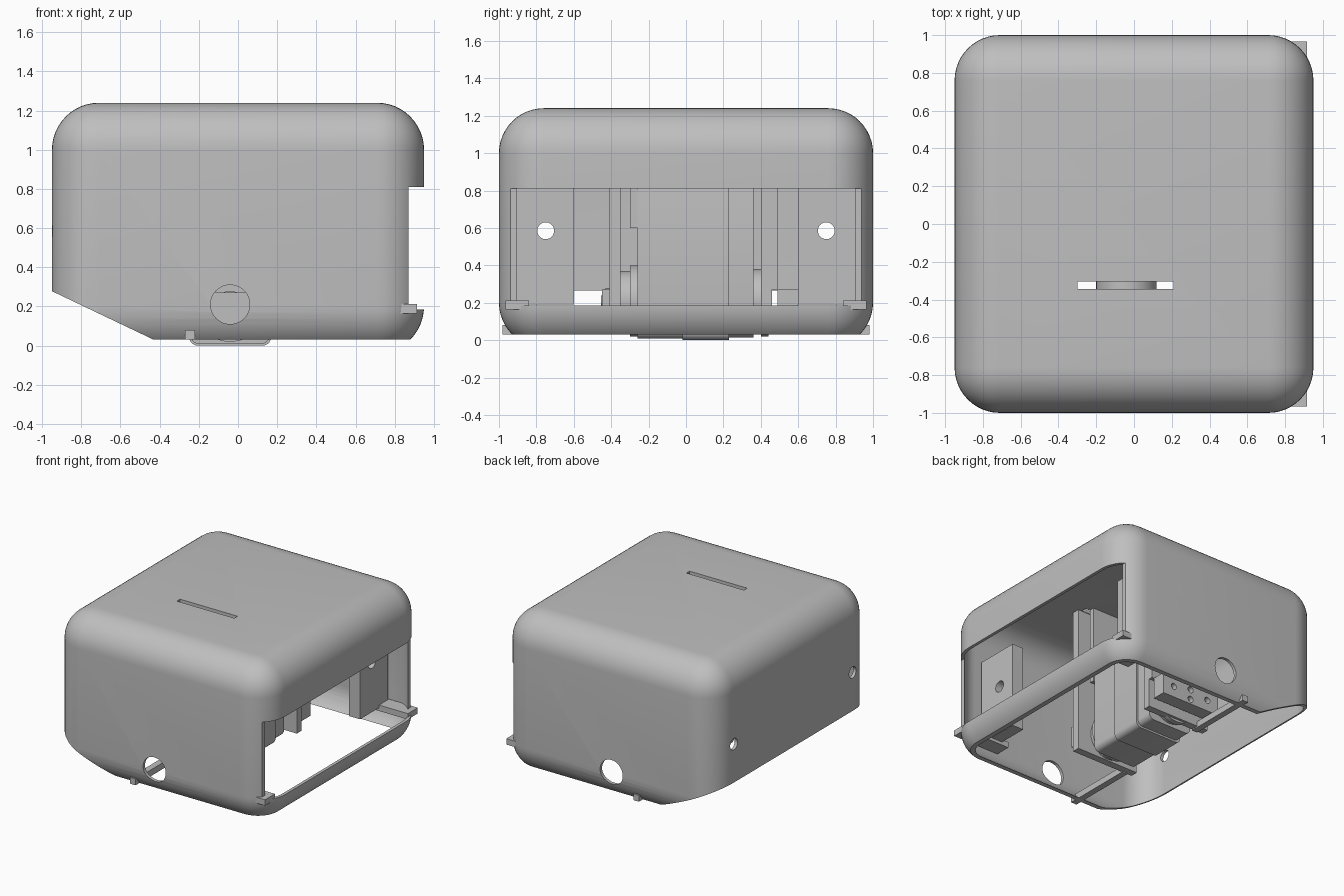
import bpy, bmesh, math
from mathutils import Matrix, Vector

if "Cube" in bpy.data.objects:
    bpy.data.objects.remove(bpy.data.objects["Cube"], do_unlink=True)

grey = bpy.data.materials.new("plain grey")
grey.use_nodes = True
GREY = (0.52, 0.52, 0.52, 1)
grey.diffuse_color = GREY
grey.node_tree.nodes["Principled BSDF"].inputs["Base Color"].default_value = GREY


def finish(bm, name):
    bmesh.ops.recalc_face_normals(bm, faces=bm.faces)
    me = bpy.data.meshes.new(name)
    bm.to_mesh(me)
    bm.free()
    me.materials.append(grey)
    ob = bpy.data.objects.new(name, me)
    bpy.context.collection.objects.link(ob)
    return ob


def box(name, xs, ys, zs, radius=0, segments=12, axis=None):
    """Box from ranges; bevels all edges, or only those along one axis."""
    bm = bmesh.new()
    bmesh.ops.create_cube(bm, size=1)
    for v in bm.verts:
        for i, (lo, hi) in enumerate((xs, ys, zs)):
            v.co[i] = lo if v.co[i] < 0 else hi
    if radius:
        edges = [e for e in bm.edges if axis is None or
                 abs((e.verts[0].co - e.verts[1].co).normalized()[axis]) > 0.9]
        bmesh.ops.bevel(bm, geom=edges, offset=radius, segments=segments,
                        profile=0.5, affect='EDGES', clamp_overlap=True)
    return finish(bm, name)


def rod(name, axis, centre, lo, hi, r, sides=48):
    """Cylinder along x or y; centre holds the other horizontal value and z."""
    bm = bmesh.new()
    bmesh.ops.create_cone(bm, cap_ends=True, segments=sides, radius1=r, radius2=r, depth=hi - lo)
    turn = Matrix.Rotation(math.pi / 2, 4, 'Y' if axis == 0 else 'X')
    mid = (lo + hi) / 2
    place = (mid, centre[0], centre[1]) if axis == 0 else (centre[0], mid, centre[1])
    bmesh.ops.transform(bm, matrix=Matrix.Translation(place) @ turn, verts=bm.verts)
    return finish(bm, name)


def prism(name, profile, lo, hi):
    """Side profile in x and z, extruded along y."""
    bm = bmesh.new()
    face = bm.faces.new([bm.verts.new((x, lo, z)) for x, z in profile])
    out = bmesh.ops.extrude_face_region(bm, geom=[face])
    bmesh.ops.translate(bm, vec=Vector((0, hi - lo, 0)),
                        verts=[g for g in out["geom"] if isinstance(g, bmesh.types.BMVert)])
    return finish(bm, name)


def select_only(ob):
    bpy.ops.object.select_all(action='DESELECT')
    ob.select_set(True)
    bpy.context.view_layer.objects.active = ob


def cut(ob, cutters):
    select_only(ob)
    for c in cutters:
        m = ob.modifiers.new("cut", 'BOOLEAN')
        m.operation, m.solver, m.object = 'DIFFERENCE', 'EXACT', c
        bpy.ops.object.modifier_apply(modifier=m.name)


# Cutters
AX, AZ, WALL = -0.04, 0.21, 0.025
inside = box("cut_inside", (-0.95 + WALL, 0.95 - WALL), (-1 + WALL, 1 - WALL),
             (-0.04 + WALL, 1.24 - WALL), 0.24 - WALL)
underside = prism("cut_underside",
                  [(-1.2, 0.397), (-0.43, 0.03), (1.2, 0.03), (1.2, -0.3), (-1.2, -0.3)], -1.2, 1.2)
opening = box("cut_opening", (0.87, 1.2), (-1.2, 1.2), (0.185, 0.81))
slot = box("cut_slot", (-0.3, 0.21), (-0.345, -0.305), (1.1, 1.4))
axle_hole = rod("cut_axle", 1, (AX, AZ), -1.2, 1.2, 0.1)
screw_holes = [rod("cut_screw", 0, (y, 0.585), -1.2, 0.8, 0.045) for y in (-0.75, 0.75)]
cutters = [inside, underside, opening, slot, axle_hole] + screw_holes

# Housing shell
shell = box("housing", (-0.95, 0.95), (-1, 1), (-0.04, 1.24), 0.24)
cut(shell, cutters)
parts = [shell]

# Mirrored fittings inside the housing
for side, label in ((-1, "front"), (1, "back")):
    def span(a, b):
        return tuple(sorted((side * a, side * b)))
    pad = box(label + "_screw_pad", (0.56, 0.66), span(0.6, 0.955), (0.19, 0.88))
    cut(pad, screw_holes)
    parts += [pad,
              box(label + "_corner_bar", (0.5, 0.915), span(0.84, 0.965), (0.165, 0.212)),
              box(label + "_cross_bar", (-0.27, -0.22), span(0.4, 0.98), (0.03, 0.08))]

# Hanging mount plates
parts += [box("front_mount_plate", (-0.32, 0.24), (-0.41, -0.35), (0.04, 1.22)),
          box("back_mount_plate", (-0.32, 0.24), (0.4, 0.49), (0.27, 1.22)),
          box("back_plate_foot", (-0.32, 0.24), (0.4, 0.46), (0.04, 0.27)),
          box("chute_wall", (-0.25, 0.17), (-0.3, -0.26), (0.6, 1.22))]

# Bracket blocks, the back one drilled
front_bracket = box("front_bracket", (-0.3, 0.22), (-0.45, -0.41), (0.1, 0.27))
back_bracket = box("back_bracket", (-0.3, 0.22), (0.49, 0.6), (0.1, 0.27))
drills = [rod("cut_drill", 1, (AX + dx, 0.19 + dz), 0.56, 0.7, 0.025, 20)
          for dx, dz in ((-0.16, 0), (0, 0.03), (0.16, 0), (0, -0.05))]
cut(back_bracket, drills)
cutters += drills
parts += [front_bracket, back_bracket]

# Motor body in three seamed sections
for name, ys, inset in (("front", (-0.26, -0.02), 0.008), ("middle", (-0.02, 0.23), 0),
                        ("back", (0.23, 0.36), 0.015)):
    parts.append(box("motor_" + name, (AX - 0.21 + inset, AX + 0.21 - inset), ys,
                     (inset, 0.85), 0.045, 5, 1))

# Drive discs and hubs at both ends of the motor
for name, lo, hi, r in (("front_flange", -0.3, -0.26, 0.19), ("front_disc", -0.35, -0.3, 0.16),
                        ("front_hub", -0.43, -0.35, 0.07), ("front_shaft", -0.455, -0.43, 0.03),
                        ("back_disc", 0.36, 0.4, 0.17), ("back_flange", 0.4, 0.44, 0.19)):
    parts.append(rod(name, 1, (AX, AZ), lo, hi, r))

for c in cutters:
    bpy.data.objects.remove(c, do_unlink=True)
for ob in parts:
    select_only(ob)
    bpy.ops.object.shade_smooth_by_angle(angle=math.radians(30))
